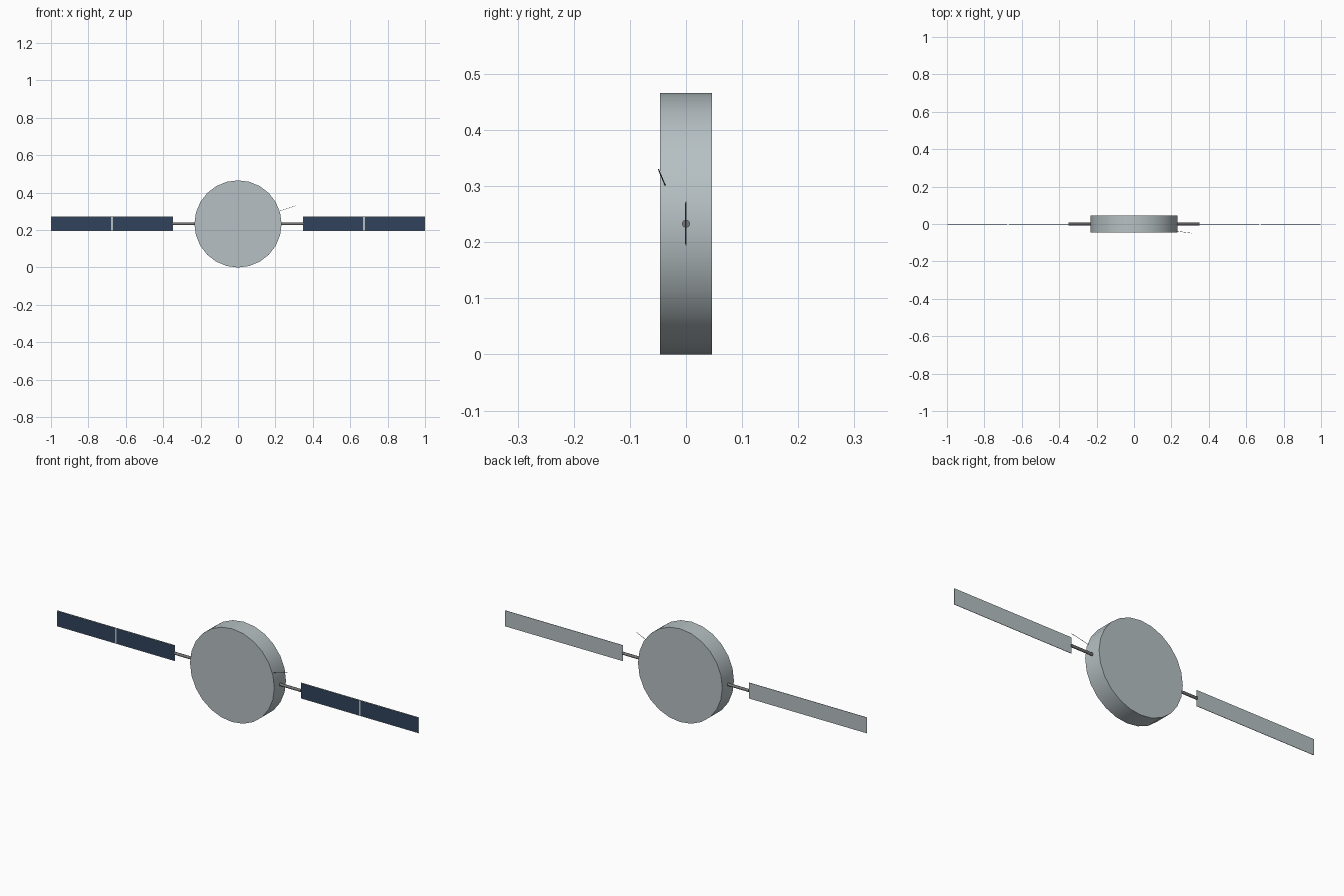
import bpy
from math import pi
from mathutils import Vector

cube = bpy.data.objects.get("Cube")
if cube:
    bpy.data.objects.remove(cube, do_unlink=True)

MID = 0.233  # height of the hub axis


def material(name, r, g, b):
    mat = bpy.data.materials.new(name)
    mat.use_nodes = True
    mat.diffuse_color = (r, g, b, 1)
    mat.node_tree.nodes["Principled BSDF"].inputs["Base Color"].default_value = (r, g, b, 1)
    return mat


body_grey = material("body grey", 0.47, 0.53, 0.55)
cell_blue = material("cell blue", 0.03, 0.055, 0.105)
boom_grey = material("boom grey", 0.18, 0.18, 0.18)


def finish(name, mat):
    ob = bpy.context.object
    ob.name = name
    ob.data.materials.append(mat)
    return ob


def box(name, x0, x1, y0, y1, z0, z1, mat):
    bpy.ops.mesh.primitive_cube_add(size=1, location=((x0 + x1) / 2, (y0 + y1) / 2, (z0 + z1) / 2))
    bpy.context.object.scale = (x1 - x0, y1 - y0, z1 - z0)
    bpy.ops.object.transform_apply(location=False, rotation=False, scale=True)
    return finish(name, mat)


def rod(name, start, end, radius, sides, mat):
    start, end = Vector(start), Vector(end)
    axis = end - start
    bpy.ops.mesh.primitive_cylinder_add(
        vertices=sides, radius=radius, depth=axis.length, location=(start + end) / 2,
        rotation=axis.to_track_quat("Z", "Y").to_euler())
    ob = finish(name, mat)
    bpy.ops.object.shade_smooth_by_angle(angle=pi / 5)
    return ob


# Round body, flat faces to front and back
rod("disc_body", (0, 0.046, MID), (0, -0.046, MID), MID, 24, body_grey)

# Booms and solar wings on both sides
for side, sign in (("left", 1), ("right", -1)):
    rod(side + "_boom", (sign * 0.20, 0, MID), (sign * 0.35, 0, MID), 0.007, 12, boom_grey)
    x0, x1 = sorted((sign * 0.348, sign))
    box(side + "_wing_backing", x0, x1, -0.001, 0.001, 0.194, 0.273, body_grey)
    for part, inner, outer in (("inner", 0.351, 0.669), ("outer", 0.678, 0.997)):
        x0, x1 = sorted((sign * inner, sign * outer))
        box(f"{side}_{part}_cells", x0, x1, -0.002, -0.0008, 0.197, 0.270, cell_blue)

# Thin whip antenna on the left rim
rod("antenna", (0.22, -0.037, 0.301), (0.308, -0.049, 0.33), 0.001, 6, boom_grey)
